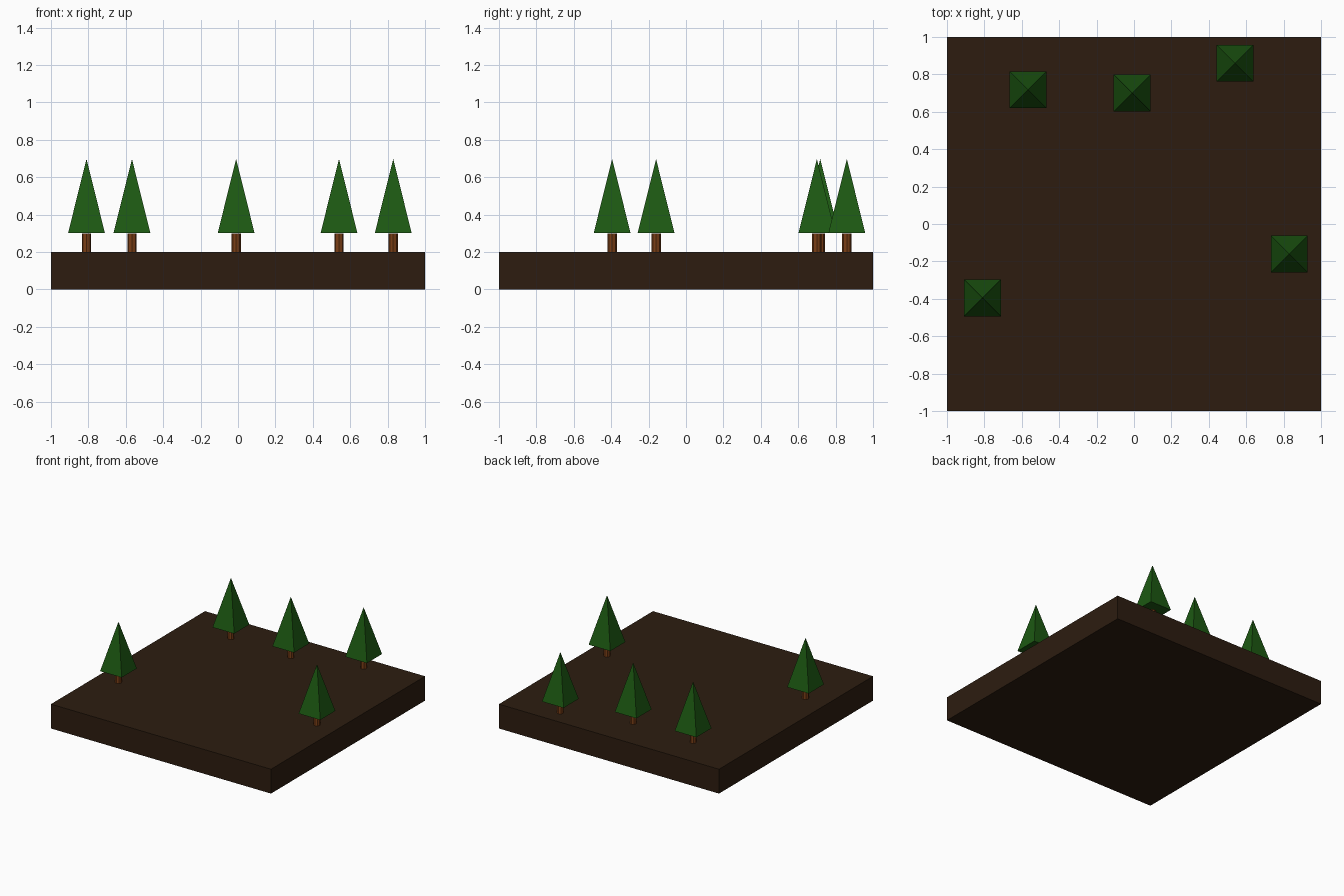
import bpy
import math

if "Cube" in bpy.data.objects:
    bpy.data.objects.remove(bpy.data.objects["Cube"])


def material(name, rgb):
    m = bpy.data.materials.new(name)
    m.diffuse_color = (*rgb, 1)
    m.use_nodes = True
    m.node_tree.nodes["Principled BSDF"].inputs["Base Color"].default_value = m.diffuse_color
    return m


soil = material("soil", (0.026, 0.012, 0.005))
bark = material("bark", (0.2, 0.05, 0.008))
leaf = material("leaf", (0.012, 0.1, 0.006))


def finish(name, mat):
    ob = bpy.context.object
    ob.name = name
    ob.data.materials.append(mat)
    return ob


# Ground slab
bpy.ops.mesh.primitive_cube_add(size=1, location=(0, 0, 0.1))
ground = finish("ground_slab", soil)
ground.scale = (2, 2, 0.2)

# Trees: eight-sided trunk under a four-sided pyramid crown
spots = [(-0.81, -0.395), (-0.567, 0.718), (-0.01, 0.70), (0.54, 0.86), (0.83, -0.16)]
for i, (x, y) in enumerate(spots, 1):
    bpy.ops.mesh.primitive_cylinder_add(vertices=8, radius=0.025, depth=0.1,
                                        location=(x, y, 0.25))
    finish(f"trunk_{i}", bark)
    bpy.ops.mesh.primitive_cone_add(vertices=4, radius1=0.139, radius2=0, depth=0.395,
                                    location=(x, y, 0.4995),
                                    rotation=(0, 0, math.radians(45)))
    finish(f"crown_{i}", leaf)
